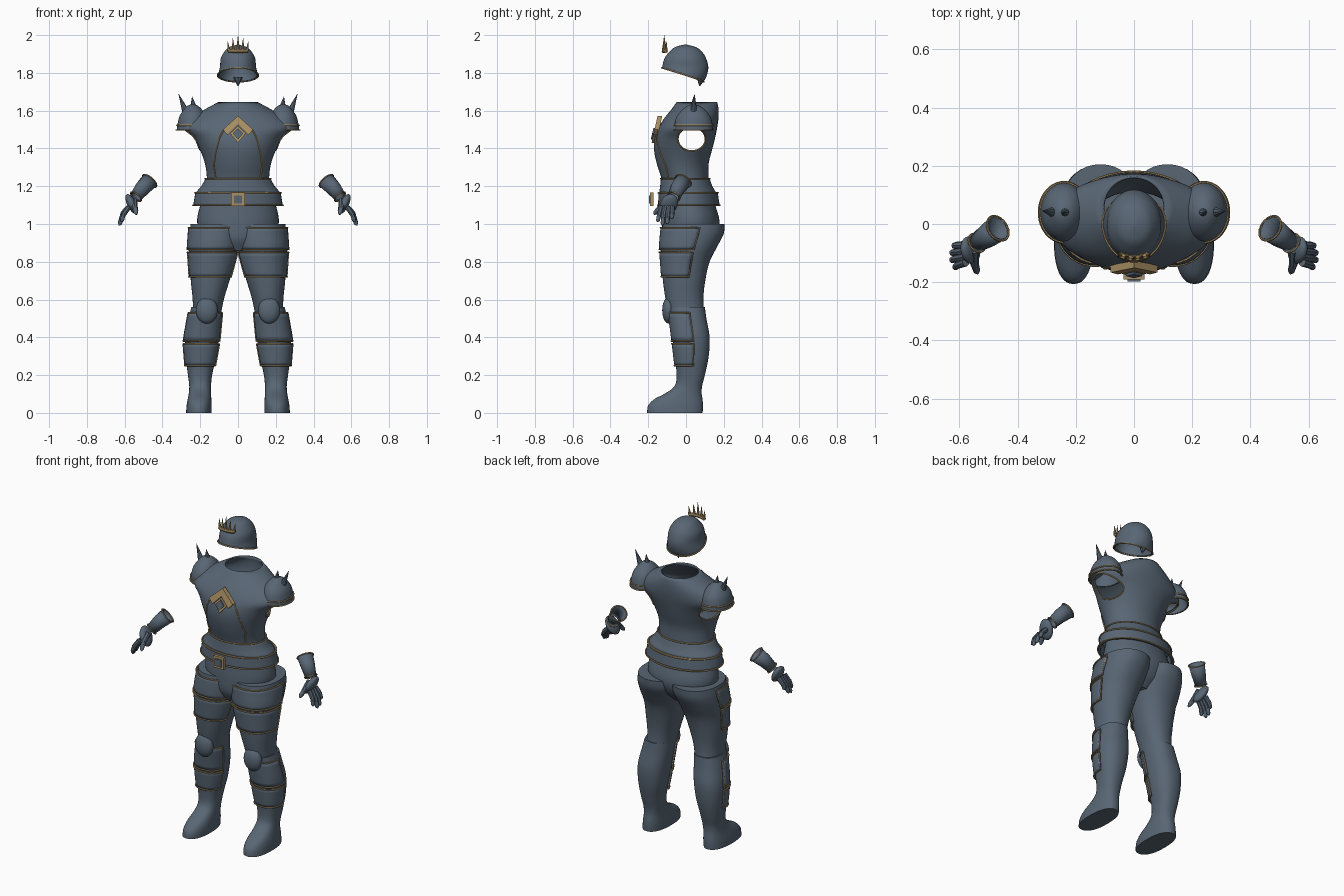
import bpy, bmesh
from math import sin, cos, pi, acos, asin, radians, copysign
from mathutils import Vector, Matrix

cube = bpy.data.objects.get("Cube")
if cube:
    bpy.data.objects.remove(cube)


def material(name, rgb, metal=0.0):
    m = bpy.data.materials.new(name)
    m.use_nodes = True
    m.diffuse_color = (*rgb, 1)
    m.node_tree.nodes["Principled BSDF"].inputs["Base Color"].default_value = (*rgb, 1)
    return m


SLATE = material("slate steel", (0.098, 0.133, 0.175))
GOLD = material("aged gold", (0.40, 0.28, 0.13))


def finish(name, mesh, mat, mirror=False, thick=0, angle=40):
    """Link a mesh as an object with shading, thickness and mirroring."""
    mesh.materials.clear()
    mesh.materials.append(mat)
    mesh.shade_smooth()
    mesh.set_sharp_from_angle(angle=radians(angle))
    ob = bpy.data.objects.new(name, mesh)
    bpy.context.collection.objects.link(ob)
    if thick:
        mod = ob.modifiers.new("thickness", "SOLIDIFY")
        mod.thickness, mod.offset = thick, -1
    if mirror:
        ob.modifiers.new("mirror", "MIRROR").use_mirror_merge = False
    return ob


def box_at(prof, z):
    """Smoothly interpolated cross-section box (x0, x1, y0, y1) at height z."""
    z = min(max(z, prof[0][0]), prof[-1][0])
    n = len(prof) - 1
    i = next(k for k in range(n) if z <= prof[k + 1][0])
    p, q = prof[i], prof[i + 1]
    a, b = prof[max(i - 1, 0)], prof[min(i + 2, n)]
    h = q[0] - p[0]
    t = (z - p[0]) / h
    out = []
    for k in range(1, 5):
        m0 = (q[k] - a[k]) / (q[0] - a[0]) * h
        m1 = (b[k] - p[k]) / (b[0] - p[0]) * h
        out.append((2*t**3 - 3*t*t + 1) * p[k] + (t**3 - 2*t*t + t) * m0
                   + (3*t*t - 2*t**3) * q[k] + (t**3 - t*t) * m1)
    return out


def on(prof, z, a, off=0.0, p=1.0):
    """Point on a profile body; angle 0 is the front and grows toward +x."""
    x0, x1, y0, y1 = box_at(prof, z)
    s, c = (copysign(abs(f) ** p, f) for f in (sin(a), cos(a)))
    return Vector(((x0 + x1) / 2 + ((x1 - x0) / 2 + off) * s,
                   (y0 + y1) / 2 - ((y1 - y0) / 2 + off) * c, z))


def loft(name, prof, rows=28, cols=40, low=None, caps=(False, False), p=1.0,
         span=None, zs=None, off=0.0, **kw):
    """Skin a profile, all round or over an angle span."""
    lo, hi = zs or (prof[0][0], prof[-1][0])
    a0, a1 = span or (0, 2 * pi)
    n = cols + 1 if span else cols
    bm = bmesh.new()
    grid = []
    for r in range(rows + 1):
        row = []
        for c in range(n):
            a = a0 + (a1 - a0) * c / cols
            zl = low(a) if low else lo
            row.append(bm.verts.new(on(prof, zl + (hi - zl) * r / rows, a, off, p)))
        grid.append(row)
    for r in range(rows):
        for c in range(cols):
            d = (c + 1) % n
            bm.faces.new((grid[r][c], grid[r][d], grid[r + 1][d], grid[r + 1][c]))
    if caps[0]:
        bm.faces.new(grid[0][::-1])
    if caps[1]:
        bm.faces.new(grid[-1])
    mesh = bpy.data.meshes.new(name)
    bm.to_mesh(mesh)
    bm.free()
    return finish(name, mesh, kw.pop("mat", SLATE), **kw)


def tube(name, pts, radii=0.004, mat=GOLD, cyclic=False, caps=True, res=2, **kw):
    """Round tube through points, turned into a mesh."""
    cu = bpy.data.curves.new(name, "CURVE")
    cu.dimensions, cu.bevel_depth, cu.bevel_resolution = "3D", 1, res
    cu.use_fill_caps = caps
    sp = cu.splines.new("POLY")
    sp.points.add(len(pts) - 1)
    sp.use_cyclic_u = cyclic
    for i, (pt, v) in enumerate(zip(sp.points, pts)):
        pt.co = (*v, 1)
        pt.radius = radii[i] if isinstance(radii, (list, tuple)) else radii
    tmp = bpy.data.objects.new(name + " path", cu)
    mesh = bpy.data.meshes.new_from_object(tmp)
    bpy.data.objects.remove(tmp)
    return finish(name, mesh, mat, **kw)


def ring(name, prof, z, off=0.002, p=1.0, **kw):
    h = z if callable(z) else lambda a: z
    angles = [2 * pi * k / 48 for k in range(48)]
    return tube(name, [on(prof, h(a), a, off, p) for a in angles], cyclic=True, res=1, **kw)


def blob(name, centre, size, mat=SLATE, rot=Matrix(), **kw):
    bm = bmesh.new()
    bmesh.ops.create_uvsphere(bm, u_segments=24, v_segments=14, radius=1,
                              matrix=Matrix.Translation(centre) @ rot @ Matrix.Diagonal((*size, 1)))
    mesh = bpy.data.meshes.new(name)
    bm.to_mesh(mesh)
    bm.free()
    return finish(name, mesh, mat, **kw)


def prism(name, outline, y_at, depth, mat, **kw):
    """Plate with an x-z outline whose front follows y_at(z)."""
    bm = bmesh.new()
    face = bm.faces.new([bm.verts.new((x, y_at(z), z)) for x, z in outline])
    new = bmesh.ops.extrude_face_region(bm, geom=[face])["geom"]
    bmesh.ops.translate(bm, vec=(0, depth, 0), verts=[v for v in new if isinstance(v, bmesh.types.BMVert)])
    bmesh.ops.recalc_face_normals(bm, faces=bm.faces)
    mesh = bpy.data.meshes.new(name)
    bm.to_mesh(mesh)
    bm.free()
    return finish(name, mesh, mat, angle=20, **kw)


def wide(rows):
    """Profile of a body centred on x = 0: (z, half width, front, back)."""
    return [(z, -w, w, f, b) for z, w, f, b in rows]


# Breastplate: hollow shell with open collar and arm holes
chest = wide([(1.2, .175, -.125, .12), (1.24, .165, -.13, .12), (1.32, .175, -.155, .12),
              (1.4, .205, -.17, .14), (1.46, .24, -.165, .155), (1.51, .29, -.145, .165),
              (1.56, .25, -.115, .172), (1.61, .17, -.075, .172), (1.645, .105, -.05, .165)])
body = loft("breastplate", chest, cols=56, thick=0.008)
cutter = blob("arm_hole_cutter", (0, .03, 1.45), (4, .072, .062))
cutter.hide_render = True
cutter.hide_set(True)
cutter.display_type = "WIRE"
cut = body.modifiers.new("arm holes", "BOOLEAN")
cut.object, cut.operation, cut.solver = cutter, "DIFFERENCE", "EXACT"

hole = []
for k in range(32):
    y, z = .03 + .073 * cos(pi * k / 16), 1.45 + .063 * sin(pi * k / 16)
    x0, x1, y0, y1 = box_at(chest, z)
    hole.append(on(chest, z, acos(((y0 + y1) / 2 - y) / ((y1 - y0) / 2))))
tube("arm_hole_trim", hole, cyclic=True, mirror=True)
panel = [(.075, 1.5), (.1, 1.45), (.118, 1.38), (.128, 1.31), (.118, 1.24)]
tube("chest_panel_trim", [on(chest, z, asin(x / box_at(chest, z)[1]), .002) for x, z in panel], mirror=True)

# Chest emblem: chevron frame around a faceted gem
slope = lambda z: -.15 - (1.575 - z) * .22
prism("emblem_chevron", [(0, 1.572), (.08, 1.5), (.055, 1.47), (0, 1.525), (-.055, 1.47), (-.08, 1.5)],
      slope, .025, GOLD)
prism("emblem_diamond", [(0, 1.52), (.042, 1.48), (0, 1.43), (-.042, 1.48)], slope, .02, GOLD)
prism("emblem_gem", [(0, 1.508), (.028, 1.48), (0, 1.448), (-.028, 1.48)],
      lambda z: slope(z) - .008, .02, SLATE)

# Pauldrons with two spikes each
pauldron = [(1.495, .155, .325, -.062, .142), (1.53, .16, .32, -.06, .14), (1.57, .168, .31, -.048, .128),
            (1.605, .19, .288, -.02, .1), (1.628, .215, .265, .012, .068), (1.636, .238, .242, .038, .042)]
loft("pauldron", pauldron, rows=16, caps=(False, True), thick=0.005, mirror=True)
for z in (1.498, 1.522):
    ring("pauldron_trim", pauldron, z, mirror=True)
for base, tip in (((.275, .04, 1.59), (.315, .045, 1.69)), ((.235, .04, 1.61), (.243, .04, 1.675))):
    tube("pauldron_spike", [base, tip], [.02, .0005], SLATE, mirror=True)

# Waist guard, belt and buckle
guard = wide([(1.165, .225, -.142, .16), (1.2, .195, -.137, .14), (1.24, .172, -.133, .125)])
belt = wide([(1.1, .237, -.148, .178), (1.165, .226, -.145, .168)])
for name, prof in (("waist_guard", guard), ("belt", belt)):
    loft(name, prof, rows=6, cols=48, thick=0.012)
    ring(name + "_lower_trim", prof, prof[0][0])
    ring(name + "_upper_trim", prof, prof[-1][0])
square = lambda r: [(-r, 1.13 - r), (r, 1.13 - r), (r, 1.13 + r), (-r, 1.13 + r)]
prism("buckle_frame", square(.036), lambda z: -.19, .018, GOLD)
prism("buckle_centre", square(.022), lambda z: -.197, .015, SLATE)

# Hips and thighs
hips = wide([(.86, .08, -.09, .09), (.92, .17, -.12, .15), (1, .215, -.125, .178),
             (1.1, .2, -.12, .155), (1.2, .165, -.115, .12)])
loft("hips", hips, caps=(True, True))
thigh = [(.5, .095, .24, -.085, .1), (.6, .075, .24, -.108, .092), (.7, .045, .25, -.122, .102),
         (.8, .015, .255, -.13, .125), (.88, -.005, .262, -.135, .165), (.95, -.02, .258, -.13, .2),
         (1, -.02, .25, -.125, .205)]
loft("thigh", thigh, caps=(True, True), p=.92, mirror=True)

# Boots with toe
boot = [(0, .14, .275, -.206, .088), (.04, .139, .272, -.2, .09), (.075, .141, .266, -.165, .087),
        (.1, .143, .261, -.115, .083), (.14, .143, .258, -.062, .085), (.2, .137, .265, -.05, .1),
        (.3, .115, .278, -.06, .12), (.4, .1, .28, -.072, .125), (.5, .09, .262, -.085, .108),
        (.56, .088, .247, -.095, .1)]
loft("boot", boot, rows=36, caps=(True, True), p=.86, mirror=True)


def plate(name, prof, lo, hi, left, right, p):
    """Curved armour plate with a gold edge."""
    a0, a1 = radians(left), radians(right)
    loft(name, prof, rows=6, cols=20, span=(a0, a1), zs=(lo, hi), off=.008, p=p, thick=.01, mirror=True)
    mix = [k / 16 for k in range(17)]
    edge = [(lo, a0 + (a1 - a0) * t) for t in mix] + [(hi, a1 + (a0 - a1) * t) for t in mix]
    tube(name + "_trim", [on(prof, z, a, .009, p) for z, a in edge], cyclic=True, res=1, mirror=True)


# Leg plates and knee pads
for lo, hi in ((.865, .98), (.72, .85)):
    plate("thigh_plate", thigh, lo, hi, -70, 100, .92)
for lo, hi in ((.38, .53), (.25, .365)):
    plate("shin_plate", boot, lo, hi, -75, 95, .86)
blob("knee_pad", (.165, -.092, .543), (.058, .034, .07), mirror=True)

# Helmet with slanted rim
helmet = wide([(1.74, .115, -.132, .085), (1.78, .108, -.13, .108), (1.83, .096, -.126, .118),
               (1.88, .09, -.112, .105), (1.915, .07, -.085, .082), (1.938, .044, -.055, .05),
               (1.95, .003, -.01, .003)])
rim = lambda a: 1.79 + .037 * cos(a)
loft("helmet", helmet, low=rim, caps=(False, True), thick=.006)
ring("helmet_rim_trim", helmet, rim)
tube("helmet_nape_point", [(0, .08, 1.775), (0, .072, 1.73)], [.025, .002], SLATE)

# Crown on the brow
arc = lambda x: -.118 + 5 * x * x
tube("crown_band", [(x / 100, arc(x / 100), 1.915) for x in range(-5, 6)], .011)
for k in range(-2, 3):
    x = .024 * k
    tube("crown_spike", [(x, arc(x), 1.915), (x * 1.15, arc(x) + .003, 2 - .016 * abs(k))], [.01, .0005])

# Gauntlets: open cuff, palm, fingers and thumb
cuff = [Vector(v) for v in ((.468, -.015, 1.228), (.505, -.042, 1.19), (.54, -.065, 1.145))]
tube("gauntlet_cuff", cuff, [.046, .041, .033], SLATE, caps=False, res=4, thick=.005, mirror=True)
lean = (cuff[0] - cuff[2]).to_track_quat("Z", "Y").to_matrix().to_4x4()
for centre, r in ((cuff[0], .047), (cuff[2], .035)):
    circle = [centre + lean.to_3x3() @ Vector((r * cos(k * pi / 12), r * sin(k * pi / 12), 0)) for k in range(24)]
    tube("cuff_trim", circle, .0035, cyclic=True, res=1, mirror=True)
tilt = Matrix.Rotation(radians(27), 4, "Y") @ Matrix.Rotation(radians(-20), 4, "X")
blob("palm", (.562, -.09, 1.105), (.024, .046, .06), rot=tilt, mirror=True)
for y, x, z in ((-.15, .618, 1.012), (-.125, .63, .993), (-.1, .63, 1.0), (-.075, .622, 1.028)):
    knuckle = Vector((.578, y * .8 - .012, 1.09))
    tip = Vector((x, y, z))
    middle = knuckle.lerp(tip, .5) + Vector((.008, 0, 0))
    tube("finger", [knuckle, middle, knuckle.lerp(tip, .9), tip], [.014, .013, .011, .004], SLATE, mirror=True)
tube("thumb", [(.55, -.09, 1.125), (.548, -.135, 1.09), (.54, -.162, 1.06), (.537, -.17, 1.05)],
     [.018, .015, .012, .004], SLATE, mirror=True)
